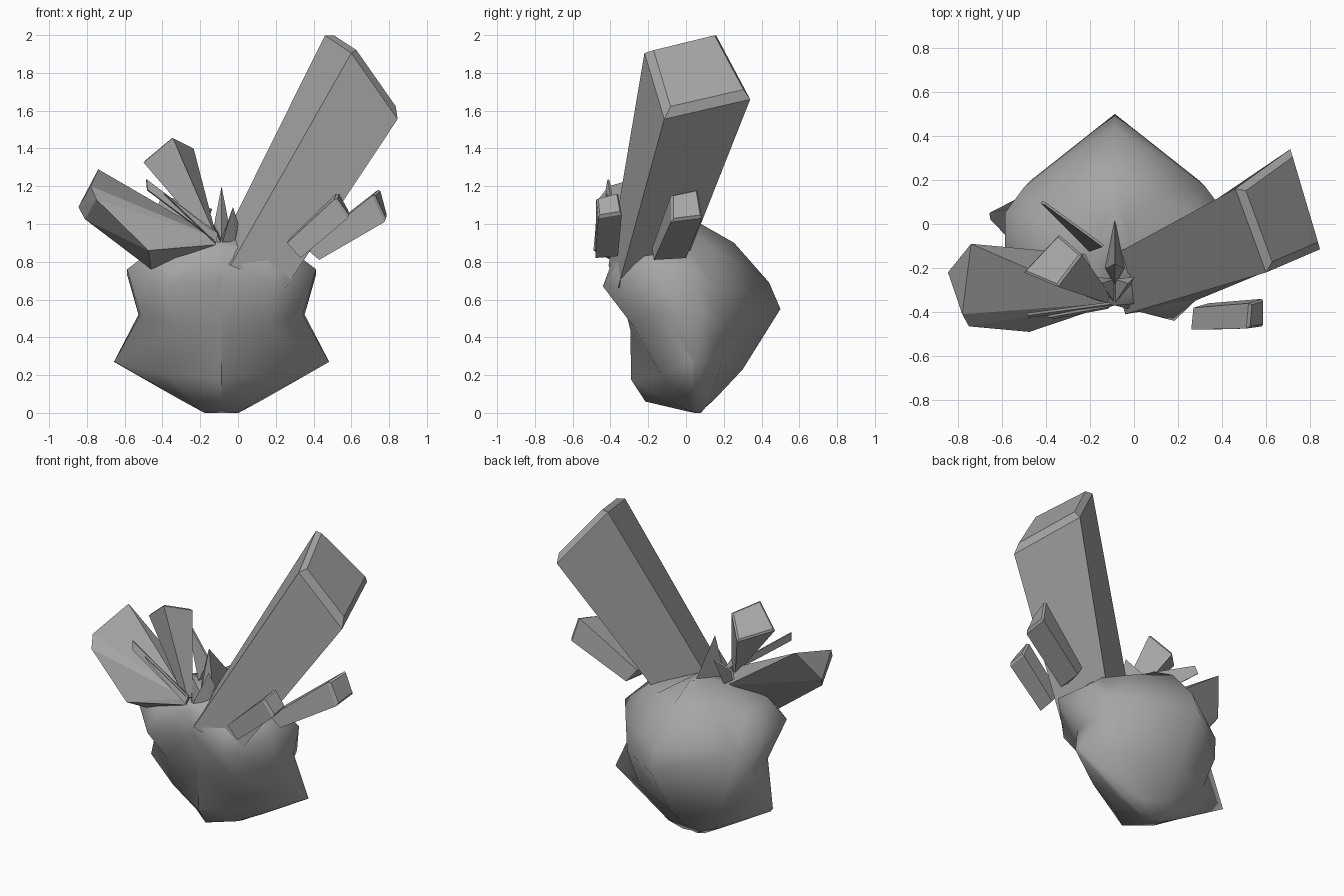
import bpy, bmesh, math
from mathutils import Vector

if "Cube" in bpy.data.objects:
    bpy.data.objects.remove(bpy.data.objects["Cube"])

CX = -0.087  # symmetry plane of the rock body

stone = bpy.data.materials.new("stone_grey")
stone.diffuse_color = (0.38, 0.38, 0.38, 1)
stone.use_nodes = True
stone.node_tree.nodes["Principled BSDF"].inputs["Base Color"].default_value = stone.diffuse_color


def finish(name, bm):
    bmesh.ops.recalc_face_normals(bm, faces=bm.faces)
    me = bpy.data.meshes.new(name)
    bm.to_mesh(me)
    bm.free()
    me.materials.append(stone)
    ob = bpy.data.objects.new(name, me)
    bpy.context.collection.objects.link(ob)
    return ob


def crystal(name, base, end, inset=0.15, push=0.04):
    """Four-sided shaft from base ring to end ring, with a chamfered flat tip."""
    base, end = [Vector(p) for p in base], [Vector(p) for p in end]
    mid_b, mid_e = sum(base, Vector()) / 4, sum(end, Vector()) / 4
    axis = (mid_e - mid_b).normalized()
    tip = [p.lerp(mid_e, inset) + axis * push for p in end]
    bm = bmesh.new()
    rings = [[bm.verts.new(p) for p in r] for r in (base, end, tip)]
    for lo, hi in zip(rings, rings[1:]):
        for i in range(4):
            j = (i + 1) % 4
            bm.faces.new((lo[i], lo[j], hi[j], hi[i]))
    bm.faces.new(rings[0])
    bm.faces.new(rings[-1])
    return finish(name, bm)


def shard(name, points):
    """Convex faceted splinter."""
    bm = bmesh.new()
    for p in points:
        bm.verts.new(p)
    bmesh.ops.convex_hull(bm, input=bm.verts)
    bmesh.ops.dissolve_limit(bm, angle_limit=math.radians(4),
                             verts=bm.verts, edges=bm.edges)
    return finish(name, bm)


def blade(name, outline, thickness=0.012):
    """Thin plate with a given outline."""
    bm = bmesh.new()
    bm.faces.new([bm.verts.new(p) for p in outline])
    ob = finish(name, bm)
    mod = ob.modifiers.new("thickness", 'SOLIDIFY')
    mod.thickness = thickness
    mod.offset = 0
    return ob


# Rock body: half rings from the front keel round the side to back centre
rows = [
    [(0, -.37, .90), (.05, -.33, .90), (.07, -.22, .94), (.07, -.10, .96), (.05, 0, .98), (0, .08, 1.0)],
    [(0, -.37, .86), (.24, -.35, .83), (.37, -.22, .86), (.36, .02, .85), (.22, .14, .87), (0, .255, .90)],
    [(0, -.36, .70), (.27, -.44, .67), (.50, -.22, .76), (.50, .05, .73), (.41, .17, .65), (0, .44, .69)],
    [(0, -.295, .44), (.25, -.28, .46), (.43, -.12, .52), (.44, .08, .52), (.38, .20, .48), (0, .50, .55)],
    [(0, -.29, .175), (.30, -.13, .20), (.565, .02, .275), (.57, .05, .27), (.30, .19, .27), (0, .30, .23)],
    [(0, -.215, .06), (.15, -.10, .065), (.22, .01, .08), (.22, .05, .07), (.13, .12, .05), (0, .15, .07)],
    [(0, -.02, .015), (.05, .02, .005), (.09, .045, 0), (.09, .06, 0), (.05, .08, 0), (0, .07, 0)],
]
bm = bmesh.new()
grid = [[bm.verts.new(p) for p in row] for row in rows]
for lo, hi in zip(grid, grid[1:]):
    for i in range(5):
        bm.faces.new((lo[i], lo[i + 1], hi[i + 1], hi[i]))
bm.faces.new(grid[0])
bm.faces.new(grid[-1])
body = finish("rock_body", bm)
body.location.x = CX
mirror = body.modifiers.new("mirror", 'MIRROR')
mirror.use_clip = True
bpy.context.view_layer.objects.active = body
body.select_set(True)
bpy.ops.object.modifier_apply(modifier="mirror")
bm = bmesh.new()
bm.from_mesh(body.data)
bmesh.ops.recalc_face_normals(bm, faces=bm.faces)
bm.to_mesh(body.data)
bm.free()
bpy.ops.object.shade_smooth_by_angle(angle=math.radians(65))
for e in body.data.edges:  # crisp front keel
    mids = [body.data.vertices[i].co for i in e.vertices]
    if all(abs(c.x) < 1e-4 and c.y < -.2 for c in mids):
        e.use_edge_sharp = True

# Large crystal leaning right
crystal("large_crystal",
        [(-.11, -.15, .85), (-.04, -.41, .78), (.25, -.36, .66), (.15, -.04, .70)],
        [(.46, .16, 2.0 - .002), (.60, -.22, 1.905), (.845, -.115, 1.555), (.71, .34, 1.66)])

# Two small crystals under the large one
crystal("small_front_crystal",
        [(.26, -.48, .90), (.27, -.38, .92), (.34, -.36, .83), (.33, -.48, .82)],
        [(.51, -.475, 1.13), (.52, -.36, 1.16), (.58, -.34, 1.05), (.58, -.465, 1.03)],
        push=.015)
crystal("small_back_crystal",
        [(.36, -.18, .87), (.38, -.03, .90), (.44, 0, .82), (.43, -.17, .81)],
        [(.71, -.08, 1.15), (.74, .06, 1.18), (.78, .085, 1.03), (.775, -.08, 1.01)],
        push=.015)

# Wide wedge crystal on the left
shard("wide_left_crystal",
      [(-.74, -.09, 1.29), (-.78, -.41, 1.20), (-.475, -.49, .86), (-.46, -.31, .76),
       (-.845, -.22, 1.09), (-.20, -.14, .91), (-.12, -.36, .93), (-.12, -.37, .89),
       (-.22, -.20, .84), (-.75, -.465, 1.13), (-.81, -.27, 1.025)])

# Upright crystal on the left, widening to its tip
crystal("upper_left_crystal",
        [(-.16, -.35, .93), (-.15, -.30, .90), (-.11, -.32, .92), (-.12, -.36, .94)],
        [(-.50, -.22, 1.325), (-.34, -.05, 1.27), (-.235, -.14, 1.40), (-.345, -.285, 1.455)],
        inset=.1, push=.01)

# Thin splinters fanning out of the top
blade("front_blade", [(-.485, -.41, 1.235), (-.48, -.42, 1.18), (-.12, -.38, .91), (-.11, -.36, .95)])
blade("lower_blade", [(-.39, -.42, 1.16), (-.36, -.425, 1.13), (-.12, -.38, .90), (-.11, -.37, .94)])
blade("back_blade", [(-.42, .10, 1.10), (-.40, .09, 1.15), (-.14, -.10, 1.08), (-.20, -.12, .93)])

# Narrow top spike with a curled flake on each side
shard("top_spike", [(CX, -.18, 1.2), (CX - .035, -.20, 1.02), (CX + .035, -.20, 1.02),
                    (CX, -.28, .90), (CX, .03, .97), (CX - .05, -.2, .88), (CX + .05, -.2, .88)])
for side, height in ((1, 1.09), (-1, 1.03)):
    shard("right_flake" if side > 0 else "left_flake",
          [(CX + side * .06, -.27, height), (CX + side * .09, -.24, 1.0),
           (CX + side * .07, -.28, .90), (CX, -.36, .89), (CX, -.25, .92)])
